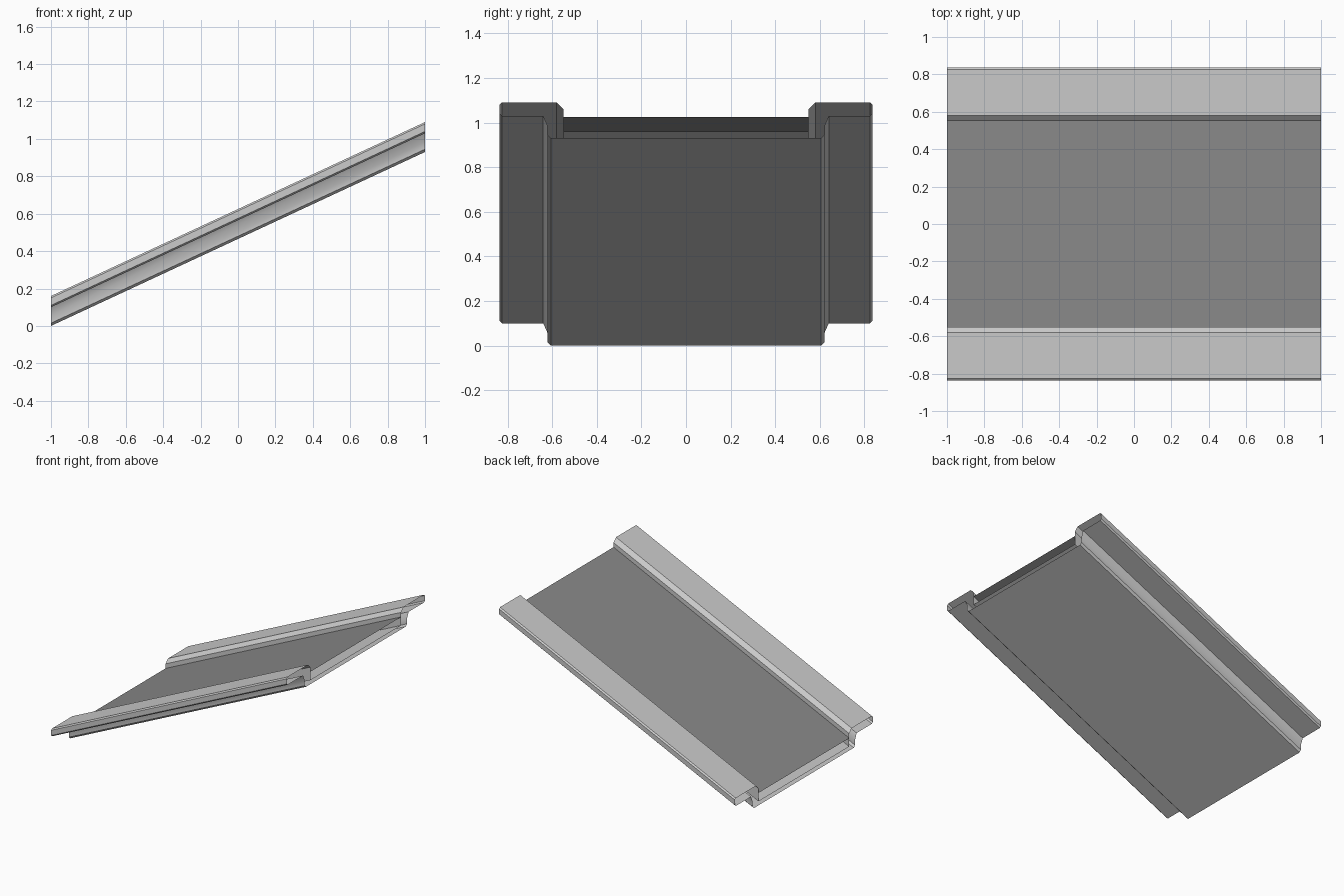
import bpy
import bmesh
import math

if "Cube" in bpy.data.objects:
    bpy.data.objects.remove(bpy.data.objects["Cube"])

RISE = 0.93      # height gained from the low end to the high end
HALF_LEN = 1.0

# Right half of the cross-section (y, z), from inner floor round to underside
half = [
    (0.55, 0.03), (0.55, 0.13), (0.58, 0.16),       # inner floor, wall, chamfer
    (0.825, 0.16), (0.836, 0.15),                   # flange top and outer edge
    (0.836, 0.11), (0.825, 0.10),
    (0.64, 0.10), (0.62, 0.055),                    # flange underside, haunch
    (0.62, 0.015), (0.605, 0.0),                    # outer wall, bottom chamfer
]
profile = half + [(-y, z) for y, z in reversed(half)]


def grey(name, value):
    mat = bpy.data.materials.new(name)
    mat.diffuse_color = (value, value, value, 1)
    mat.use_nodes = True
    mat.node_tree.nodes["Principled BSDF"].inputs["Base Color"].default_value = mat.diffuse_color
    return mat


def sloped_sweep(name, section, mat, closed):
    """Sweep a y-z section along x with open ends, rising to +x."""
    bm = bmesh.new()
    low = [bm.verts.new((-HALF_LEN, y, z)) for y, z in section]
    high = [bm.verts.new((HALF_LEN, y, z + RISE)) for y, z in section]
    n = len(section)
    for i in range(n if closed else n - 1):
        j = (i + 1) % n
        # section runs clockwise seen from +x on the +y side, so normals face out
        bm.faces.new((low[i], low[j], high[j], high[i]))
    if closed:
        bmesh.ops.recalc_face_normals(bm, faces=bm.faces)
    mesh = bpy.data.meshes.new(name)
    bm.to_mesh(mesh)
    bm.free()
    mesh.materials.append(mat)
    obj = bpy.data.objects.new(name, mesh)
    bpy.context.collection.objects.link(obj)
    return obj


# Hollow channel with raised side flanges
frame = sloped_sweep("ramp_frame", profile, grey("frame_grey", 0.555), True)
bpy.context.view_layer.objects.active = frame
frame.select_set(True)
bpy.ops.object.shade_smooth_by_angle(angle=math.radians(30))

# Dark walking surface between the flanges
sloped_sweep("ramp_floor", [(0.55, 0.095), (-0.55, 0.095)],
             grey("floor_grey", 0.255), False)
for p in [bpy.data.objects["ramp_floor"].data]:
    if p.polygons[0].normal.z < 0:
        p.flip_normals()
